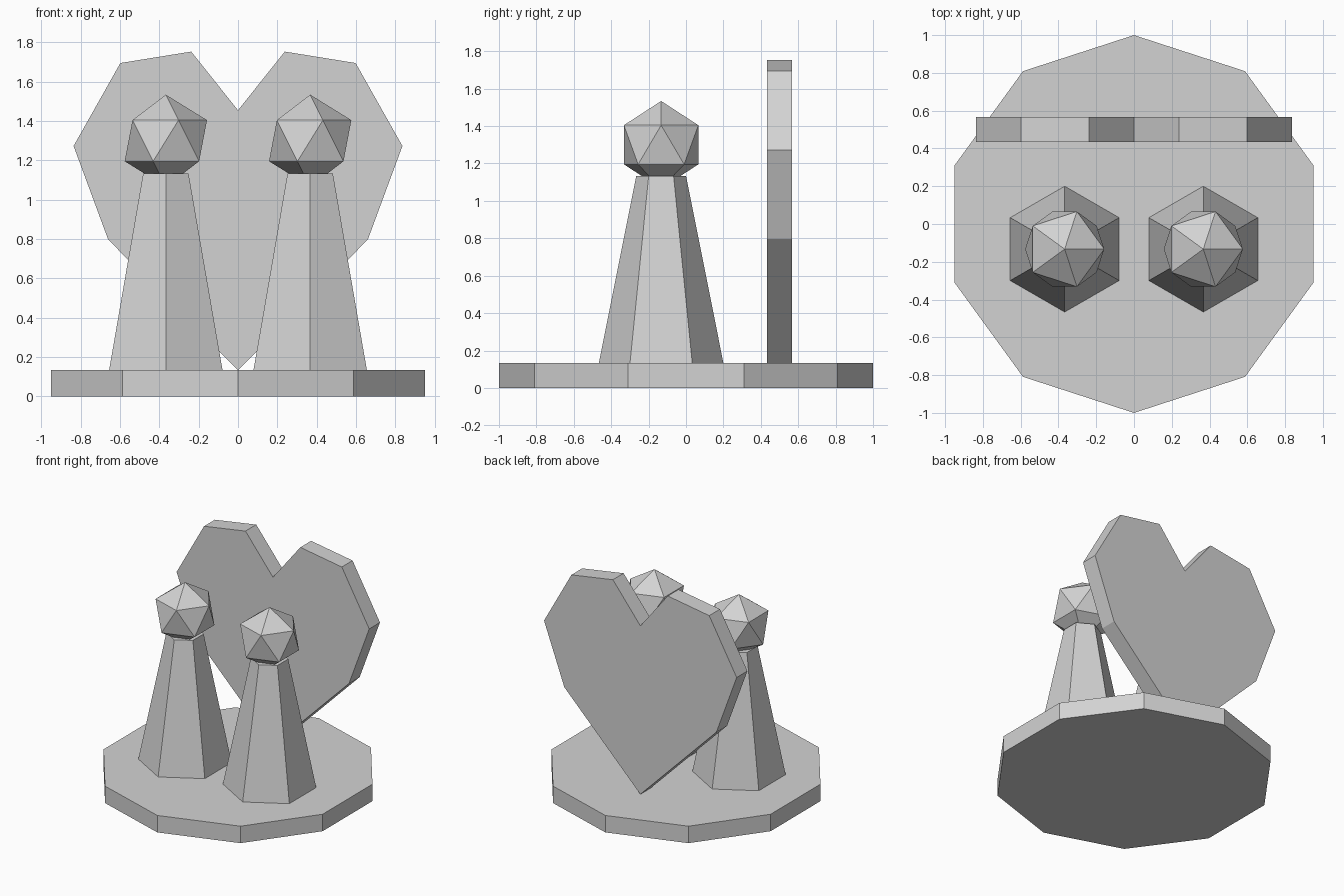
import bpy
import bmesh
from math import sin, cos, tau
from mathutils import Matrix, Vector

cube = bpy.data.objects.get("Cube")
if cube:
    bpy.data.objects.remove(cube, do_unlink=True)

# One plain grey for every part
grey = bpy.data.materials.new("plain_grey")
grey.use_nodes = True
colour = (0.65, 0.65, 0.65, 1.0)
grey.diffuse_color = colour
grey.node_tree.nodes["Principled BSDF"].inputs["Base Color"].default_value = colour


def finish(bm, name, location=(0, 0, 0)):
    """Turn a bmesh into a flat-shaded named object."""
    bmesh.ops.recalc_face_normals(bm, faces=bm.faces)
    mesh = bpy.data.meshes.new(name)
    bm.to_mesh(mesh)
    bm.free()
    mesh.materials.append(grey)
    obj = bpy.data.objects.new(name, mesh)
    obj.location = location
    bpy.context.collection.objects.link(obj)
    return obj


def extrude_outline(points, offset, top_scale=1.0):
    """Cap an outline, extrude it by offset and optionally taper the end."""
    bm = bmesh.new()
    face = bm.faces.new([bm.verts.new(p) for p in points])
    result = bmesh.ops.extrude_face_region(bm, geom=[face], use_keep_orig=True)
    for v in result["geom"]:
        if isinstance(v, bmesh.types.BMVert):
            v.co = v.co * top_scale + Vector(offset)
    return bm


def ring(sides, radius):
    """Regular polygon with a corner towards the back."""
    return [(radius * sin(tau * i / sides), radius * cos(tau * i / sides), 0)
            for i in range(sides)]


BASE_TOP = 0.133

# Ten-sided base
finish(extrude_outline(ring(10, 1.0), (0, 0, BASE_TOP)), "base")

# Pair of tapered bodies with faceted heads
for side, x in (("left", 0.367), ("right", -0.367)):
    body = extrude_outline(ring(6, 0.333), (0, 0, 1.0), top_scale=0.4)
    finish(body, side + "_body", (x, -0.133, BASE_TOP))

    head = bmesh.new()
    bmesh.ops.create_icosphere(head, subdivisions=1, radius=0.234,
                               matrix=Matrix.Identity(4))
    finish(head, side + "_head", (x, -0.133, 1.3))

# Upright heart panel, outlined from half a profile and its reflection
half = [(0.66, 0.797), (0.836, 1.273), (0.598, 1.695), (0.238, 1.753)]
outline = ([(0, BASE_TOP)] + half + [(0, 1.455)]
           + [(-x, z) for x, z in reversed(half)])
heart = extrude_outline([(x, 0, z) for x, z in outline], (0, 0.133, 0))
finish(heart, "heart_panel", (0, 0.433, 0))
